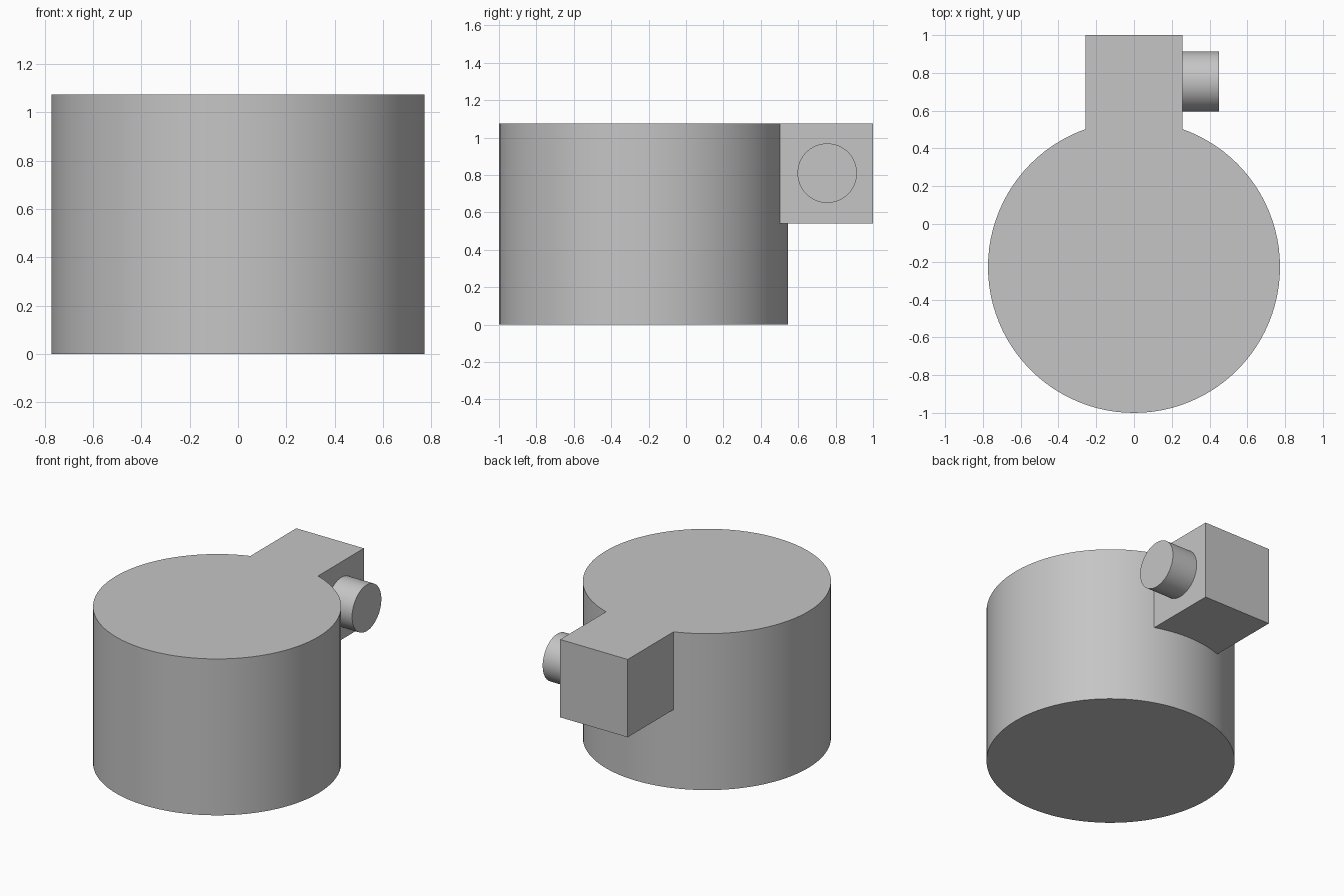
import bpy, bmesh, math
from mathutils import Matrix

cube = bpy.data.objects.get("Cube")
if cube:
    bpy.data.objects.remove(cube, do_unlink=True)

RADIUS, CENTRE_Y, HEIGHT = 0.773, -0.227, 1.075
HALF_W, BLOCK_BOTTOM, BLOCK_BACK = 0.257, 0.54, 1.0

grey = bpy.data.materials.new("plain_grey")
grey.use_nodes = True
colour = (0.56, 0.56, 0.56, 1)
grey.diffuse_color = colour
grey.node_tree.nodes["Principled BSDF"].inputs["Base Color"].default_value = colour


def finish(bm, name):
    bmesh.ops.recalc_face_normals(bm, faces=bm.faces)
    mesh = bpy.data.meshes.new(name)
    bm.to_mesh(mesh)
    bm.free()
    mesh.materials.append(grey)
    obj = bpy.data.objects.new(name, mesh)
    bpy.context.collection.objects.link(obj)
    bpy.ops.object.select_all(action="DESELECT")
    obj.select_set(True)
    bpy.context.view_layer.objects.active = obj
    bpy.ops.object.shade_smooth_by_angle(angle=math.radians(30))
    return obj


def cylinder(name, radius, depth, matrix, segments):
    bm = bmesh.new()
    bmesh.ops.create_cone(bm, cap_ends=True, segments=segments, radius1=radius,
                          radius2=radius, depth=depth, matrix=matrix)
    return finish(bm, name)


# Large drum
cylinder("drum", RADIUS, HEIGHT, Matrix.Translation((0, CENTRE_Y, HEIGHT / 2)), 96)

# Rear block, its inner side curved to sit against the drum
half_angle = math.asin(HALF_W / RADIUS)
steps = 12
outline = [(HALF_W, BLOCK_BACK), (-HALF_W, BLOCK_BACK)]
for i in range(steps + 1):
    a = half_angle * (2 * i / steps - 1)
    outline.append((RADIUS * math.sin(a), CENTRE_Y + RADIUS * math.cos(a) - 0.002))
bm = bmesh.new()
base = bm.faces.new([bm.verts.new((x, y, BLOCK_BOTTOM)) for x, y in outline])
top = bmesh.ops.extrude_face_region(bm, geom=[base])["geom"]
bmesh.ops.translate(bm, vec=(0, 0, HEIGHT - BLOCK_BOTTOM),
                    verts=[v for v in top if isinstance(v, bmesh.types.BMVert)])
# Keep the extruded solid closed at the bottom
if not any(all(abs(v.co.z - BLOCK_BOTTOM) < 1e-5 for v in f.verts) for f in bm.faces):
    bm.faces.new([v for v in bm.verts if abs(v.co.z - BLOCK_BOTTOM) < 1e-5])
finish(bm, "rear_block")

# Round stub on the left side of the block
inner, outer = HALF_W - 0.01, 0.45
cylinder("side_stub", 0.159, outer - inner,
         Matrix.Translation(((inner + outer) / 2, 0.755, 0.81)) @ Matrix.Rotation(math.pi / 2, 4, "Y"), 64)
